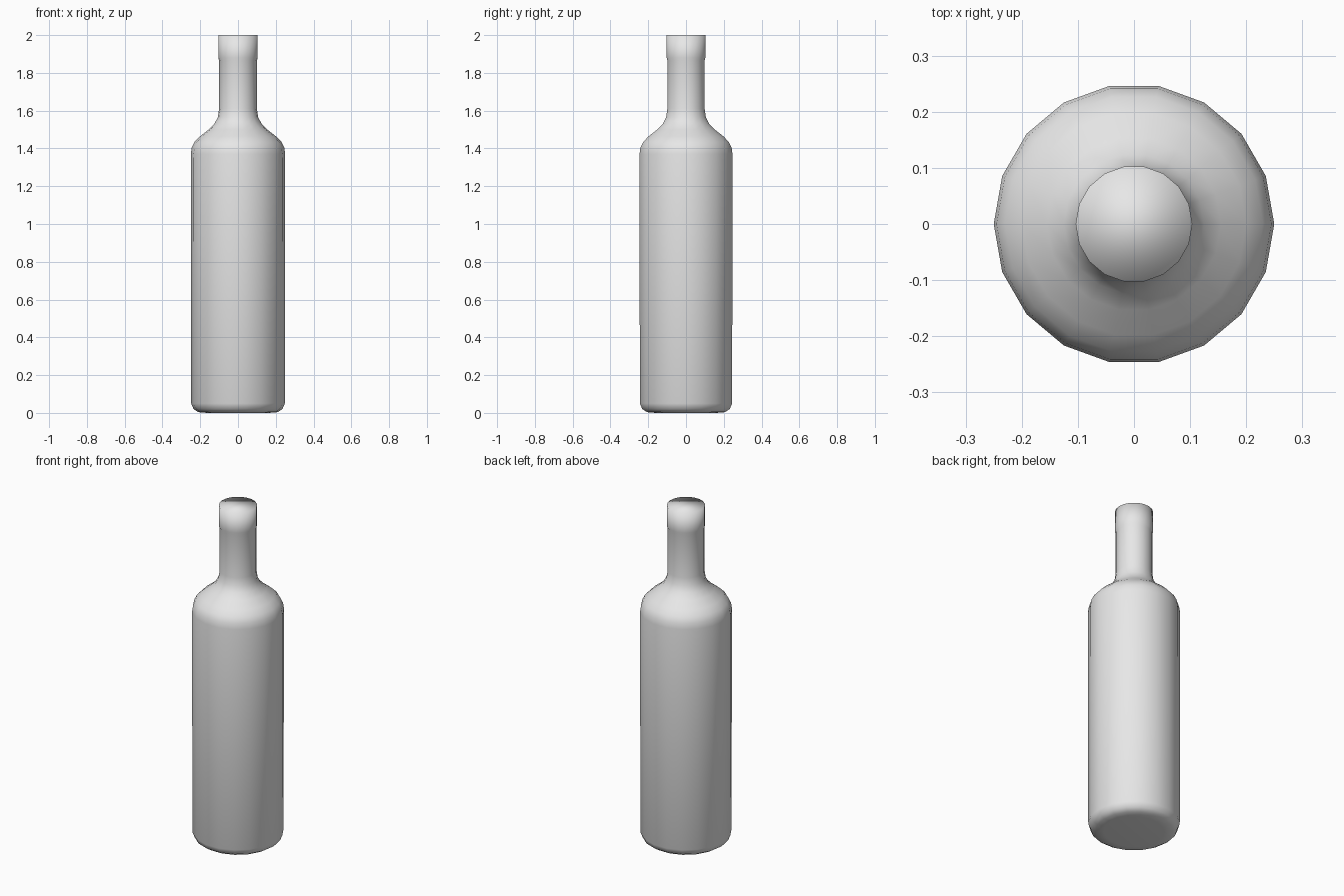
import bpy, bmesh
from math import cos, sin, tau

cube = bpy.data.objects.get("Cube")
if cube:
    bpy.data.objects.remove(cube, do_unlink=True)

SIDES = 18

# Plain grey material
grey = bpy.data.materials.new("light grey")
grey.use_nodes = True
colour = (0.8, 0.8, 0.8, 1)
grey.diffuse_color = colour
grey.node_tree.nodes["Principled BSDF"].inputs["Base Color"].default_value = colour

# Radius and height, from the base up to the lip
profile = [
    (0.165, 0.0), (0.21, 0.004), (0.235, 0.02), (0.248, 0.05),   # rounded base
    (0.25, 1.37), (0.245, 1.405), (0.23, 1.435), (0.2, 1.465),   # shoulder
    (0.155, 1.5), (0.125, 1.53), (0.107, 1.565), (0.1, 1.61),    # neck flare
    (0.1, 1.865), (0.104, 1.88), (0.104, 2.0),                   # neck and collar
]


def lathe(name, profile, material):
    """Turn a profile around z and cap both ends."""
    bm = bmesh.new()
    rings = [[bm.verts.new((r * cos(tau * i / SIDES), r * sin(tau * i / SIDES), z))
              for i in range(SIDES)] for r, z in profile]
    for low, high in zip(rings, rings[1:]):
        for i in range(SIDES):
            j = (i + 1) % SIDES
            bm.faces.new((low[i], low[j], high[j], high[i]))
    bm.faces.new(rings[0][::-1])
    bm.faces.new(rings[-1])
    for face in bm.faces:
        face.smooth = True
    mesh = bpy.data.meshes.new(name)
    bm.to_mesh(mesh)
    bm.free()
    mesh.materials.append(material)
    obj = bpy.data.objects.new(name, mesh)
    bpy.context.collection.objects.link(obj)
    return obj


# Bottle
lathe("bottle", profile, grey)
